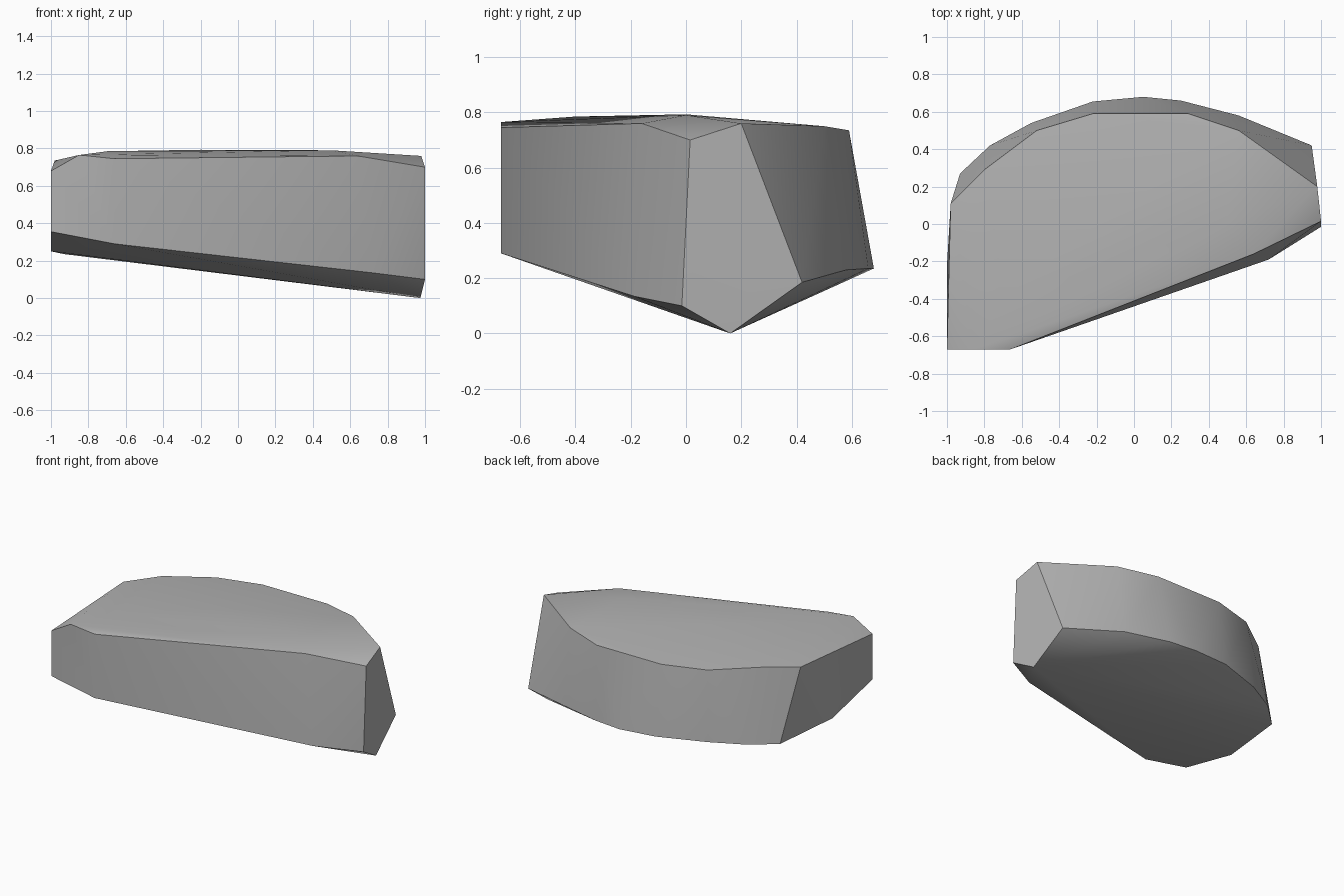
import bpy
import bmesh
import math

cube = bpy.data.objects.get("Cube")
if cube:
    bpy.data.objects.remove(cube, do_unlink=True)

# One stone grey for the whole rock
stone = bpy.data.materials.new("stone_grey")
stone.use_nodes = True
colour = (0.45, 0.45, 0.45, 1)
stone.diffuse_color = colour
stone.node_tree.nodes["Principled BSDF"].inputs["Base Color"].default_value = colour

# Upper rim, running round the flat top
upper_rim = [
    (-1, -.67, .68), (-.85, -.67, .765), (-.66, -.67, .745), (.64, -.16, .76),
    (1, .015, .70), (.98, .20, .76), (.56, .50, .75), (.29, .59, .735),
    (-.22, .59, .735), (-.52, .50, .74), (-.80, .29, .755), (-.98, .11, .735),
]
# Slightly domed top
crown = [(-.70, -.40, .785), (-.20, 0, .793), (.50, 0, .79)]
# Lower rim, wider than the top along the curved back
lower_rim = [
    (-1, -.67, .355), (-.66, -.67, .29), (.72, -.19, .135), (1, -.015, .10),
    (.95, .42, .185), (.56, .58, .23), (.25, .66, .235), (.05, .68, .235),
    (-.22, .655, .245), (-.55, .54, .25), (-.77, .42, .245), (-.93, .27, .235),
]
# Sloping ridge underneath
keel = [(.975, .16, 0), (-1, -.22, .25)]

# Wrap the rims, crown and keel in one faceted skin
bm = bmesh.new()
for point in upper_rim + crown + lower_rim + keel:
    bm.verts.new(point)
hull = bmesh.ops.convex_hull(bm, input=bm.verts)
bmesh.ops.delete(bm, geom=[v for v in bm.verts if not v.link_faces], context="VERTS")
bmesh.ops.dissolve_limit(bm, angle_limit=math.radians(1), verts=bm.verts, edges=bm.edges)
bmesh.ops.recalc_face_normals(bm, faces=bm.faces)
mesh = bpy.data.meshes.new("rock")
bm.to_mesh(mesh)
bm.free()
mesh.materials.append(stone)
rock = bpy.data.objects.new("rock", mesh)
bpy.context.collection.objects.link(rock)

# Soft shading with crisp rims
bpy.context.view_layer.objects.active = rock
rock.select_set(True)
bpy.ops.object.shade_smooth_by_angle(angle=math.radians(30))
